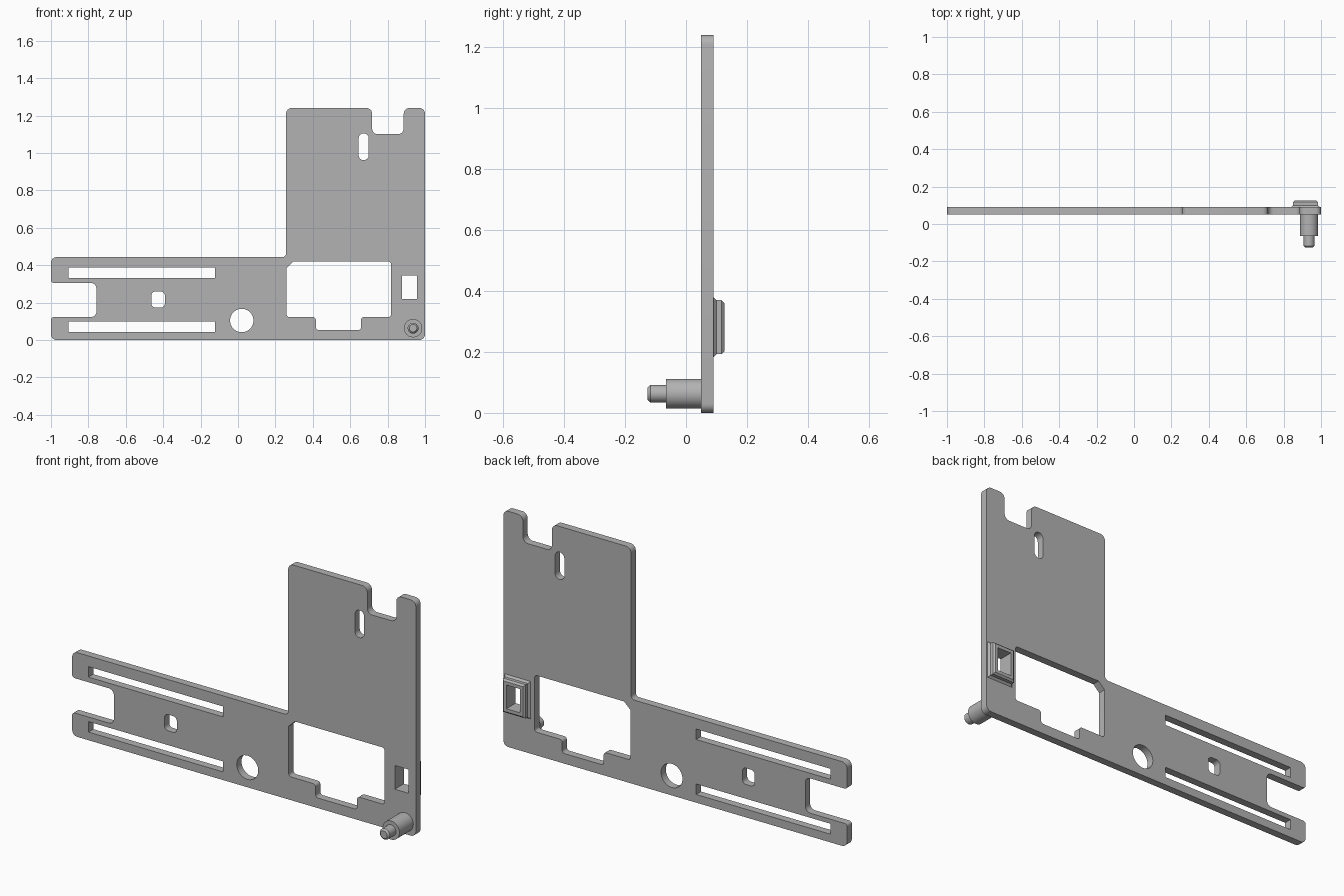
import bpy
import bmesh
from math import cos, sin, pi, radians
from mathutils import Vector, Matrix

cube = bpy.data.objects.get("Cube")
if cube:
    bpy.data.objects.remove(cube, do_unlink=True)

grey = bpy.data.materials.new("mid grey")
grey.use_nodes = True
colour = (0.45, 0.45, 0.45, 1)
grey.diffuse_color = colour
grey.node_tree.nodes["Principled BSDF"].inputs["Base Color"].default_value = colour

FRONT, BACK = 0.05, 0.09


def finish(name, bm):
    bmesh.ops.remove_doubles(bm, verts=bm.verts, dist=1e-5)
    bmesh.ops.recalc_face_normals(bm, faces=bm.faces)
    mesh = bpy.data.meshes.new(name)
    bm.to_mesh(mesh)
    bm.free()
    mesh.materials.append(grey)
    obj = bpy.data.objects.new(name, mesh)
    bpy.context.collection.objects.link(obj)
    bpy.ops.object.select_all(action="DESELECT")
    obj.select_set(True)
    bpy.context.view_layer.objects.active = obj
    bpy.ops.object.shade_smooth_by_angle(angle=radians(30))
    return obj


def rounded(corners, steps=6):
    """Turn (x, z, radius) corners into a loop with filleted corners."""
    loop = []
    for i, (x, z, r) in enumerate(corners):
        p = Vector((x, z))
        if r == 0:
            loop.append(p)
            continue
        u = (Vector(corners[i - 1][:2]) - p).normalized() * r
        v = (Vector(corners[(i + 1) % len(corners)][:2]) - p).normalized() * r
        for k in range(steps + 1):
            t = k / steps * pi / 2
            loop.append(p + u * (1 - sin(t)) + v * (1 - cos(t)))
    return loop


def rect(x0, x1, z0, z1, r=0):
    return rounded([(x0, z0, r), (x1, z0, r), (x1, z1, r), (x0, z1, r)])


def circle(x, z, r, n=40):
    return [Vector((x + r * cos(2 * pi * k / n), z + r * sin(2 * pi * k / n)))
            for k in range(n)]


def loft(name, rings, closed=False):
    """Skin a list of (y, loop) rings, capping both ends unless closed."""
    bm = bmesh.new()
    rows = [[bm.verts.new((p.x, y, p.y)) for p in loop] for y, loop in rings]
    pairs = list(zip(rows, rows[1:] + rows[:1]))
    for a, b in pairs if closed else pairs[:-1]:
        for i in range(len(a)):
            bm.faces.new((a[i - 1], a[i], b[i], b[i - 1]))
    if not closed:
        bm.faces.new(rows[0])
        bm.faces.new(rows[-1])
    return finish(name, bm)


# Plate outline, with the top notch and the forked end
R = 0.03
outline = rounded([
    (-1, 0, R), (1, 0, R), (1, 1.24, R), (0.886, 1.24, R), (0.886, 1.1, R),
    (0.717, 1.1, R), (0.717, 1.24, R), (0.257, 1.24, R), (0.257, 0.443, 0.02),
    (-1, 0.443, R), (-1, 0.305, 0.015), (-0.757, 0.305, R),
    (-0.757, 0.122, R), (-1, 0.122, 0.015)])

# Large stepped window with one chamfered corner
r = 0.015
window = rounded([
    (0.26, 0.122, r), (0.416, 0.122, r), (0.416, 0.053, r), (0.658, 0.053, r),
    (0.658, 0.122, r), (0.818, 0.122, r), (0.818, 0.42, r),
    (0.297, 0.42, 0), (0.26, 0.385, 0)])

holes = [
    window,
    rect(-0.905, -0.122, 0.332, 0.387),             # upper long slot
    rect(-0.905, -0.122, 0.043, 0.098),             # lower long slot
    rect(-0.463, -0.391, 0.173, 0.259, 0.022),      # small rounded hole
    rect(0.645, 0.699, 0.961, 1.105, 0.0269),       # upright slot
    rect(0.877, 0.957, 0.219, 0.344),               # socket opening
    circle(0.02, 0.104, 0.0625),                    # round hole
]

# Plate: filled 2D curve with thickness, turned upright
curve = bpy.data.curves.new("plate_profile", "CURVE")
curve.dimensions = "2D"
curve.fill_mode = "BOTH"
curve.extrude = (BACK - FRONT) / 2
for loop in [outline] + holes:
    spline = curve.splines.new("POLY")
    spline.points.add(len(loop) - 1)
    for point, p in zip(spline.points, loop):
        point.co = (p.x, p.y, 0, 1)
    spline.use_cyclic_u = True
helper = bpy.data.objects.new("plate_profile", curve)
bpy.context.collection.objects.link(helper)
bpy.context.view_layer.update()
filled = helper.to_mesh()
bm = bmesh.new()
bm.from_mesh(filled)
helper.to_mesh_clear()
bpy.data.objects.remove(helper, do_unlink=True)
bm.transform(Matrix.Translation((0, (FRONT + BACK) / 2, 0)) @ Matrix.Rotation(pi / 2, 4, "X"))
finish("plate", bm)


# Socket collar on the back, flared at its foot and chamfered at its rim
def socket(grow):
    return rect(0.877 - grow, 0.957 + grow, 0.219 - grow, 0.344 + grow)


loft("socket_collar", [
    (BACK, socket(0.036)), (0.1, socket(0.026)), (0.117, socket(0.026)),
    (0.126, socket(0.017)), (0.126, socket(0)), (BACK, socket(0))], closed=True)

# Stepped post on the front, with a chamfered tip
loft("stepped_post", [(y, circle(0.936, 0.063, radius)) for y, radius in [
    (FRONT, 0.049), (-0.065, 0.049), (-0.065, 0.029),
    (-0.117, 0.029), (-0.126, 0.02)]])
